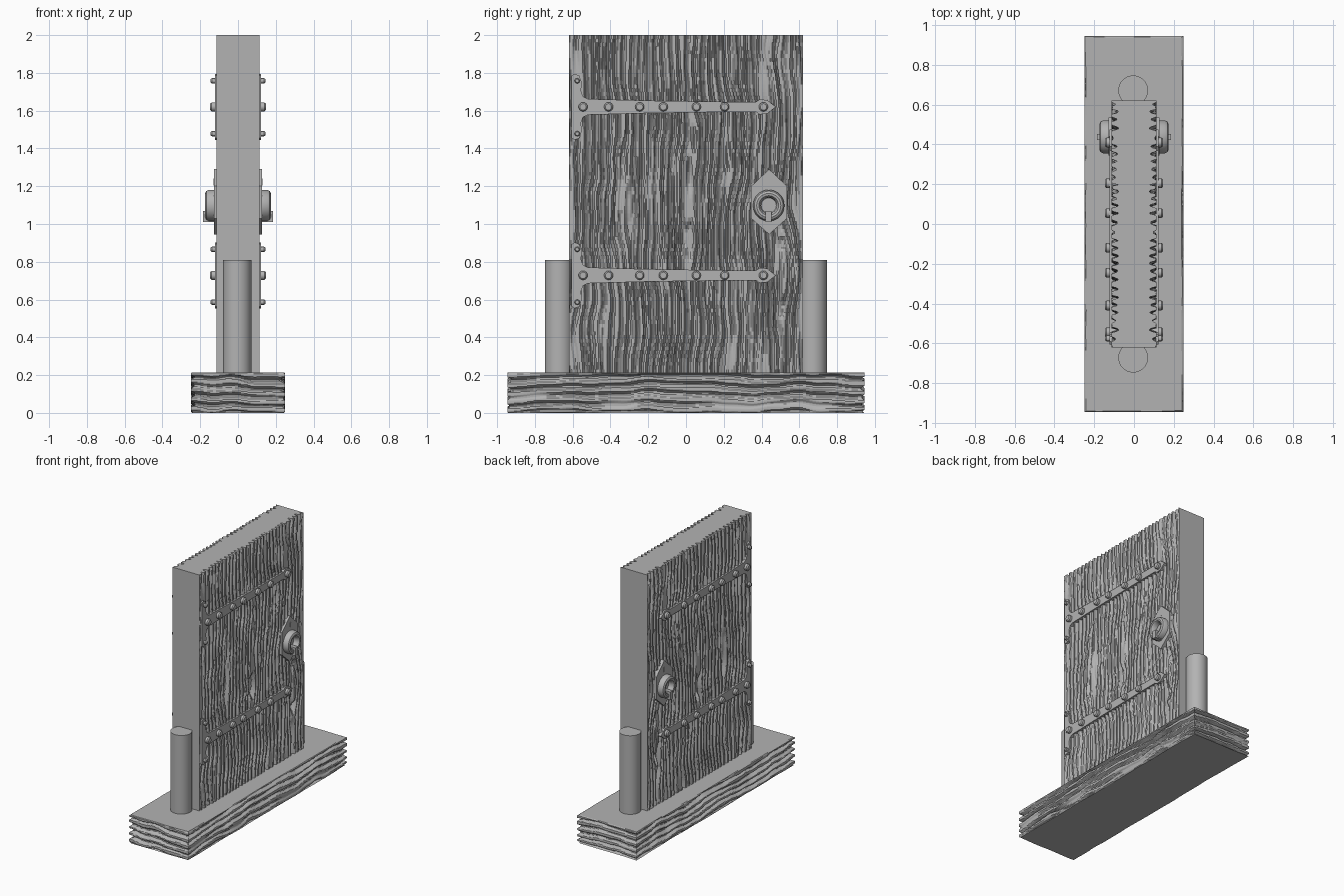
import bpy, bmesh, math
from mathutils import Vector, noise

if "Cube" in bpy.data.objects:
    bpy.data.objects.remove(bpy.data.objects["Cube"])

grey = bpy.data.materials.new("grey")
grey.diffuse_color = (0.45, 0.45, 0.45, 1)
grey.use_nodes = True
grey.node_tree.nodes["Principled BSDF"].inputs["Base Color"].default_value = grey.diffuse_color


def finish(name, bm, smooth=None):
    bmesh.ops.recalc_face_normals(bm, faces=bm.faces)
    me = bpy.data.meshes.new(name)
    bm.to_mesh(me)
    bm.free()
    ob = bpy.data.objects.new(name, me)
    bpy.context.collection.objects.link(ob)
    me.materials.append(grey)
    if smooth:
        bpy.ops.object.select_all(action='DESELECT')
        ob.select_set(True)
        bpy.context.view_layer.objects.active = ob
        bpy.ops.object.shade_smooth_by_angle(angle=math.radians(smooth))
    return ob


def stack(name, rings, smooth=None):
    """Closed solid from a stack of equal-length rings."""
    bm = bmesh.new()
    rows = [[bm.verts.new(p) for p in r] for r in rings]
    n = len(rows[0])
    for a, b in zip(rows, rows[1:]):
        for i in range(n):
            j = (i + 1) % n
            bm.faces.new((a[i], a[j], b[j], b[i]))
    for r in (rows[0], rows[-1]):
        bm.faces.new(r)
    return finish(name, bm, smooth)


def groove(phase, width):
    """1 at the middle of each groove, 0 on the flats between."""
    d = abs(phase - round(phase))
    return min(1, max(0, 1.45 * (1 - d / width)))


# ---- Door: wood grain cut into both broad sides, flat narrow edges ----
KNOTS = [(0.03, 1.36, 0.035), (0.01, 0.9, 0.03), (0.5, 0.72, 0.05), (-0.3, 1.1, 0.02)]


def grain(y, z):
    u = y + 0.045 * noise.noise(Vector((y * 2.2, z * 2.3, 3)))
    u += 0.016 * noise.noise(Vector((y * 7, z * 6, 8)))
    for ky, kz, s in KNOTS:
        dy, dz = y - ky, (z - kz) / 3
        u -= s * math.tanh(dy / 0.02) * math.exp(-(dy * dy + dz * dz) / 0.006)
    lane = round(u / 0.041)
    w = 0.30 + 0.2 * noise.noise(Vector((lane * 3.7, z * 3.0, 1)))
    deep = min(1, max(0.0, 0.85 + 1.3 * noise.noise(Vector((lane * 5.3, z * 2.0, 5)))))
    fine = groove(u / 0.0137 + 0.5, 0.3) * max(0, noise.noise(Vector((y * 9, z * 4, 2))))
    return 0.034 * deep * groove(u / 0.041, w) + 0.012 * fine


COLS, ROWS = 220, 90
rings = []
for k in range(ROWS + 1):
    z = 0.19 + 1.81 * k / ROWS
    side = []
    for i in range(COLS + 1):
        y = -0.62 + 1.24 * i / COLS
        edge = min(1, (0.62 - abs(y)) / 0.015)
        side.append((0.113 - grain(y, z) * edge, y, z))
    rings.append(side + [(-x, y, z) for x, y, z in reversed(side)])
stack("door", rings)

# ---- Base: rough plank with layered grooves round its sides ----
HX, HY, TOP = 0.248, 0.946, 0.215
outline = []
for ax, ay, bx, by, n in ((HX, -HY, HX, HY, 110), (HX, HY, -HX, HY, 30),
                          (-HX, HY, -HX, -HY, 110), (-HX, -HY, HX, -HY, 30)):
    outline += [(ax + (bx - ax) * i / n, ay + (by - ay) * i / n) for i in range(n)]


def base_ring(z):
    ring = []
    for x, y in outline:
        v = z + 0.030 * noise.noise(Vector((x * 3, y * 3.2, z * 4)))
        v += 0.012 * noise.noise(Vector((x * 8, y * 8, 4)))
        lane = round(v / 0.047)
        w = 0.33 + 0.2 * noise.noise(Vector((x * 4, y * 4, lane * 3.1)))
        d = 0.03 * groove(v / 0.047, w)
        d *= min(1, max(0.15, 0.9 + noise.noise(Vector((x * 2, y * 3, lane * 7.7)))))
        d *= min(1, min(z, TOP - z) / 0.012)
        lip = 0.006 * (1 + noise.noise(Vector((x * 5, y * 5, 9)))) if z in (0, TOP) else 0
        d += lip
        ring.append((x * (1 - d / HX) if abs(x) > HX - 1e-6 else x,
                     y * (1 - d / HY) if abs(y) > HY - 1e-6 else y, z))
    return ring


stack("base", [base_ring(TOP * k / 46) for k in range(46)] + [base_ring(TOP)])


# ---- Helpers for the fittings: built on +x and mirrored to -x ----
def both_sides(name, bm, smooth=None):
    other = bm.copy()
    for v in other.verts:
        v.co.x *= -1
    finish(name + "_right", bm, smooth)
    finish(name + "_left", other, smooth)


def plate(name, pts, x0, x1):
    bm = bmesh.new()
    f = bm.faces.new([bm.verts.new((x0, y, z)) for y, z in pts])
    r = bmesh.ops.extrude_face_region(bm, geom=[f])
    for v in r["geom"]:
        if isinstance(v, bmesh.types.BMVert):
            v.co.x = x1
    both_sides(name, bm)


def lathe(bm, profile, y, z, n):
    """Spin (x, radius) points about an axis along x."""
    rows = [[bm.verts.new((x, y + r * math.cos(math.tau * i / n),
                           z + r * math.sin(math.tau * i / n))) for i in range(n)]
            for x, r in profile]
    for a, b in zip(rows, rows[1:]):
        for i in range(n):
            j = (i + 1) % n
            bm.faces.new((a[i], a[j], b[j], b[i]))
    bm.faces.new(rows[0])
    bm.faces.new(rows[-1])


# ---- Hinge straps with bolts and rivets ----
for label, z in (("upper", 1.62), ("lower", 0.728)):
    half = [(-0.605, 0.165), (-0.590, 0.175), (-0.565, 0.165), (-0.552, 0.130), (-0.556, 0.085),
            (-0.545, 0.055), (-0.52, 0.042), (-0.2, 0.033), (0.2, 0.027), (0.37, 0.026),
            (0.39, 0.040), (0.43, 0.036), (0.475, 0.0)]
    pts = [(y, z + h) for y, h in half] + [(y, z - h) for y, h in reversed(half[:-1])]
    plate(label + "_hinge_strap", pts, 0.07, 0.122)
    bm = bmesh.new()
    for y in (-0.545, -0.41, -0.245, -0.12, 0.055, 0.205, 0.41):
        lathe(bm, [(0.11, 0.024), (0.139, 0.024), (0.147, 0.017)], y, z, 16)
    for dz in (0.138, -0.142):
        lathe(bm, [(0.11, 0.014), (0.138, 0.014), (0.145, 0.009)], -0.576, z + dz, 12)
    both_sides(label + "_bolts", bm, 30)

# ---- Handle: pointed plate, thick ring, keeper and key slot ----
plate("handle_plate", [(0.44, 0.945), (0.535, 1.03), (0.535, 1.2), (0.44, 1.29),
                       (0.345, 1.2), (0.345, 1.03)], 0.07, 0.127)
bm = bmesh.new()
lathe(bm, [(0.11, 0.083), (0.155, 0.083), (0.168, 0.076), (0.174, 0.064), (0.172, 0.052),
           (0.160, 0.044), (0.132, 0.040)], 0.438, 1.098, 32)
both_sides("handle_ring", bm, 35)
plate("ring_keeper", [(0.422, 1.01), (0.452, 1.01), (0.452, 1.07), (0.422, 1.07)], 0.12, 0.186)
plate("key_slot", [(0.442, 1.205), (0.448, 1.205), (0.448, 1.24), (0.442, 1.24)], 0.12, 0.129)

# ---- Round posts at both door edges ----
for label, s in (("front", -1), ("back", 1)):
    def circle(z):
        return [(-0.004 + 0.075 * math.cos(math.tau * i / 32),
                 s * 0.672 + 0.075 * math.sin(math.tau * i / 32), z) for i in range(32)]
    stack(label + "_post", [circle(0.19), circle(0.81)], 30)
